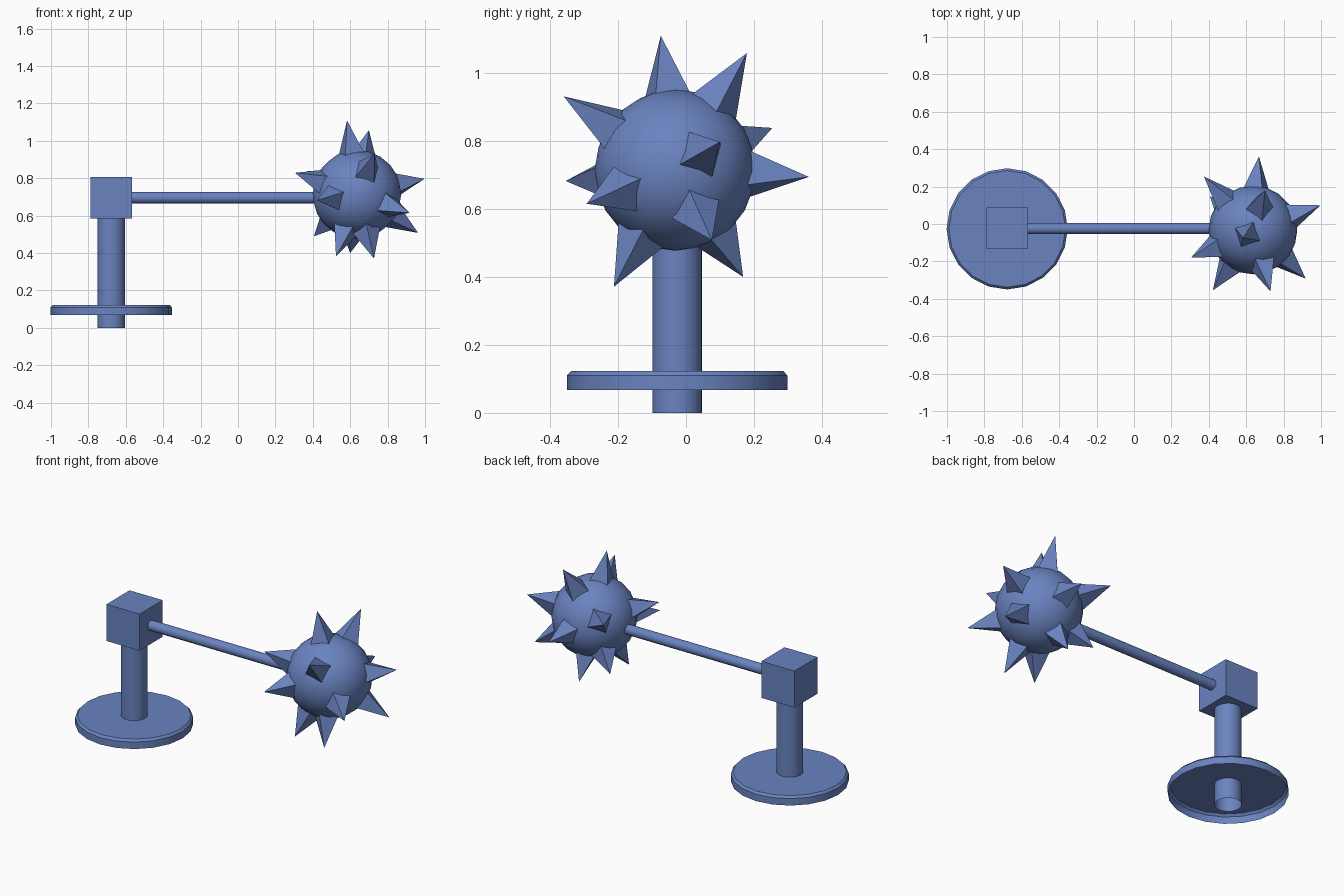
import bpy, bmesh, math
from mathutils import Vector, Matrix

if "Cube" in bpy.data.objects:
    bpy.data.objects.remove(bpy.data.objects["Cube"])

PX, PY = -0.678, -0.026          # pole axis
BALL = Vector((0.636, -0.032, 0.714))

blue = bpy.data.materials.new("blue")
blue.diffuse_color = (0.144, 0.23, 0.53, 1)
blue.use_nodes = True
blue.node_tree.nodes["Principled BSDF"].inputs["Base Color"].default_value = blue.diffuse_color


def finish(name, bm, smooth=True):
    me = bpy.data.meshes.new(name)
    bm.to_mesh(me)
    bm.free()
    me.materials.append(blue)
    ob = bpy.data.objects.new(name, me)
    bpy.context.collection.objects.link(ob)
    if smooth:
        bpy.ops.object.select_all(action='DESELECT')
        ob.select_set(True)
        bpy.context.view_layer.objects.active = ob
        bpy.ops.object.shade_smooth_by_angle(angle=math.radians(35))
    return ob


def lathe(name, profile, sides, matrix):
    """Open surface of revolution from (radius, height) points, bottom to top."""
    bm = bmesh.new()
    rings = []
    for r, h in profile:
        if r == 0:
            rings.append([bm.verts.new((0, 0, h))])
        else:
            rings.append([bm.verts.new((r * math.cos(math.tau * i / sides),
                                        r * math.sin(math.tau * i / sides), h))
                          for i in range(sides)])
    for a, b in zip(rings, rings[1:]):
        for i in range(sides):
            j = (i + 1) % sides
            if len(b) == 1:
                bm.faces.new((a[i], a[j], b[0]))
            else:
                bm.faces.new((a[i], a[j], b[j], b[i]))
    bm.transform(matrix)
    return finish(name, bm)


axis = Matrix.Translation((PX, PY, 0))

# Base: shallow dish, open underneath, with a chamfered top edge
lathe("base_disc", [(0.324, 0.068), (0.324, 0.11), (0.312, 0.123), (0, 0.123)], 20, axis)

# Upright pole, open at the foot
lathe("pole", [(0.073, 0), (0.073, 0.62)], 32, axis)

# Square head block
bm = bmesh.new()
bmesh.ops.create_cube(bm, size=0.222, matrix=Matrix.Translation((PX, PY + 0.003, 0.695)))
finish("head_block", bm, smooth=False)

# Horizontal arm from block into ball
arm = Matrix.Translation((PX + 0.05, PY + 0.002, 0.696)) @ Matrix.Rotation(math.pi / 2, 4, 'Y')
lathe("arm", [(0.03, 0), (0.03, 1.15)], 24, arm)

# Ball
bm = bmesh.new()
bmesh.ops.create_icosphere(bm, subdivisions=3, radius=0.237, matrix=Matrix.Translation(BALL))
finish("ball", bm)

# Spikes: four-sided pyramids pointing from the ball centre to each tip
tips = [(0.583, -0.074, 1.109), (0.70, 0.179, 1.058), (0.305, -0.18, 0.829),
        (0.374, 0.254, 0.838), (0.997, 0.10, 0.797), (0.73, -0.36, 0.931),
        (0.963, 0.076, 0.508), (0.918, -0.292, 0.615), (0.727, -0.212, 0.371),
        (0.60, 0.168, 0.400), (0.524, -0.203, 0.382), (0.406, 0.147, 0.49),
        (0.422, -0.354, 0.682), (0.668, 0.361, 0.694)]
bm = bmesh.new()
for tip in tips:
    d = Vector(tip) - BALL
    depth = d.length - 0.19
    m = (Matrix.Translation(BALL + d.normalized() * (0.19 + depth / 2))
         @ d.to_track_quat('Z', 'Y').to_matrix().to_4x4()
         @ Matrix.Rotation(math.radians(25), 4, 'Z'))
    bmesh.ops.create_cone(bm, cap_ends=True, segments=4, radius1=0.088, radius2=0,
                          depth=depth, matrix=m)
bmesh.ops.remove_doubles(bm, verts=bm.verts[:], dist=0.0005)
finish("spikes", bm, smooth=False)
